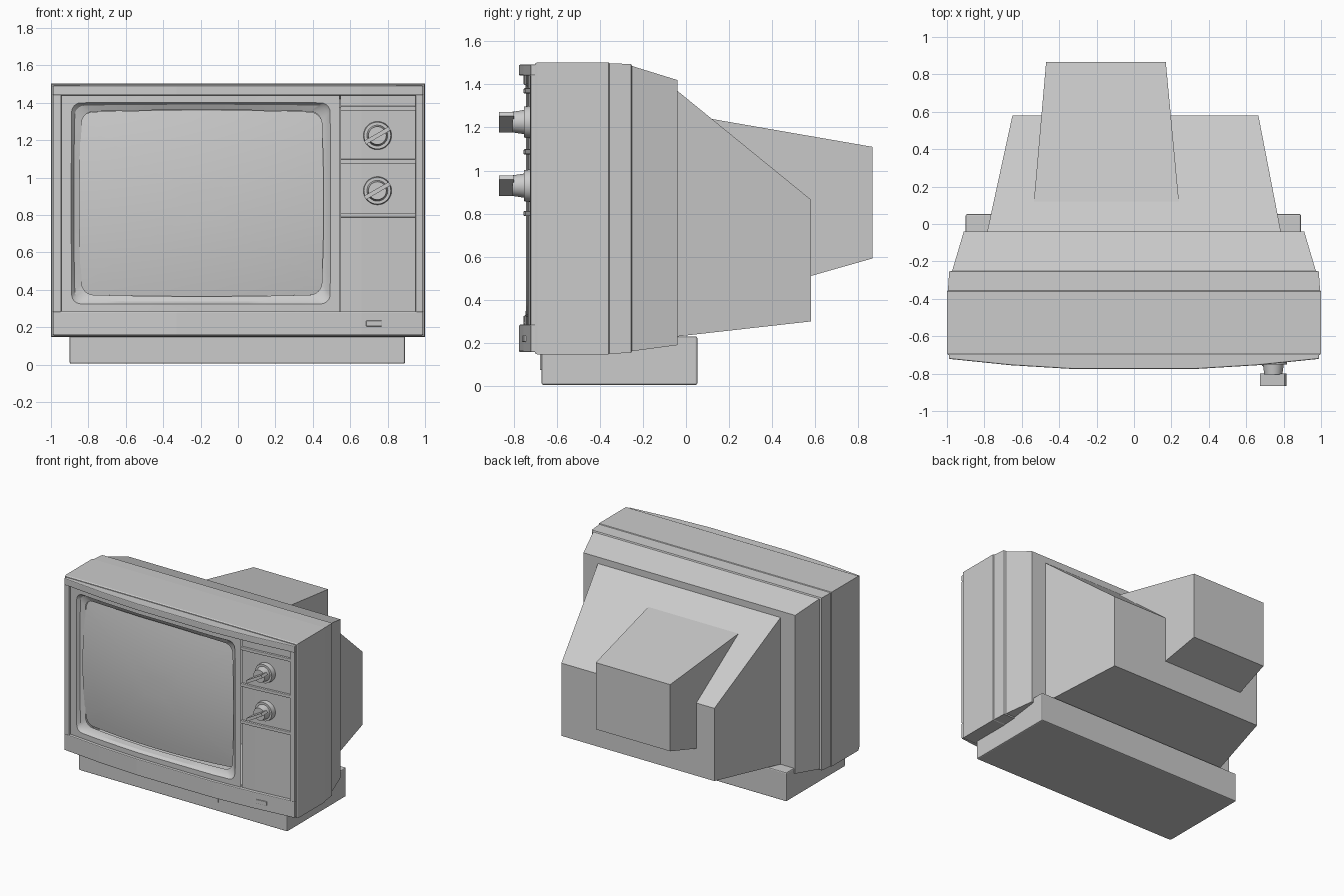
import bpy, bmesh, math
from mathutils import Matrix

if "Cube" in bpy.data.objects:
    bpy.data.objects.remove(bpy.data.objects["Cube"])

STATIONS = [(-1, -.72), (-.66, -.755), (-.33, -.775), (.33, -.775), (.66, -.755), (1, -.72)]


def front_y(x):
    """Depth of the bowed front at x."""
    x = max(-1, min(1, x))
    for (xa, ya), (xb, yb) in zip(STATIONS, STATIONS[1:]):
        if x <= xb:
            return ya + (yb - ya) * (x - xa) / (xb - xa)


def finish(name, bm, bevel=0, smooth=False):
    bmesh.ops.recalc_face_normals(bm, faces=bm.faces)
    me = bpy.data.meshes.new(name)
    bm.to_mesh(me)
    bm.free()
    ob = bpy.data.objects.new(name, me)
    bpy.context.collection.objects.link(ob)
    if bevel:
        m = ob.modifiers.new("bevel", 'BEVEL')
        m.width, m.segments, m.limit_method = bevel, 2, 'ANGLE'
    if smooth:
        bpy.ops.object.select_all(action='DESELECT')
        ob.select_set(True)
        bpy.context.view_layer.objects.active = ob
        bpy.ops.object.shade_smooth_by_angle(angle=math.radians(30))
    return ob


def bridge(bm, rings):
    for a, b in zip(rings, rings[1:]):
        for i in range(len(a)):
            j = (i + 1) % len(a)
            bm.faces.new((a[i], a[j], b[j], b[i]))


def loft(name, sections, cap_front=True, bevel=0):
    """Rectangles (y, x0, x1, z0, z1) joined front to back."""
    bm = bmesh.new()
    rings = [[bm.verts.new(p) for p in ((x0, y, z0), (x1, y, z0), (x1, y, z1), (x0, y, z1))]
             for y, x0, x1, z0, z1 in sections]
    bridge(bm, rings)
    bm.faces.new(rings[-1])
    if cap_front:
        bm.faces.new(rings[0])
    return finish(name, bm, bevel)


def bowed_bar(name, x0, x1, z0, z1, inset=0, back=-.69, bevel=.006):
    """Bar whose front face follows the bowed front."""
    xs = [x0] + [x for x, _ in STATIONS if x0 < x < x1] + [x1]
    outline = [(x, front_y(x) + inset) for x in xs] + [(x1, back), (x0, back)]
    bm = bmesh.new()
    rings = [[bm.verts.new((x, y, z)) for x, y in outline] for z in (z0, z1)]
    bridge(bm, rings)
    for r in rings:
        bm.faces.new(r)
    return finish(name, bm, bevel)


def outline(x0, x1, z0, z1, r, bulge=0):
    """Rounded rectangle with slightly bowed sides, as (x, z) points."""
    cx, cz, a, b = (x0 + x1) / 2, (z0 + z1) / 2, (x1 - x0) / 2, (z1 - z0) / 2
    corners = []
    for k, (sx, sz) in enumerate(((1, 1), (-1, 1), (-1, -1), (1, -1))):
        corners.append([(sx * (a - r) + r * math.cos((k + i / 6) * math.pi / 2),
                         sz * (b - r) + r * math.sin((k + i / 6) * math.pi / 2)) for i in range(7)])
    pts = []
    for k in range(4):
        pts += corners[k]
        p, q = corners[k][-1], corners[(k + 1) % 4][0]
        pts += [(p[0] + (q[0] - p[0]) * i / 10, p[1] + (q[1] - p[1]) * i / 10) for i in range(1, 10)]
    return [(cx + x * (1 - bulge * (z / b) ** 2), cz + z * (1 - bulge * (x / a) ** 2)) for x, z in pts]


# Cabinet shell, back hull and picture tube housing
loft("cabinet", [(-.70, -.97, .97, .18, 1.47), (-.70, -.995, .995, .152, 1.497),
                 (-.69, -1, 1, .147, 1.502), (-.36, -1, 1, .147, 1.502), (-.355, -.995, .995, .15, 1.498),
                 (-.255, -.988, .988, .154, 1.494), (-.25, -.972, .972, .162, 1.485),
                 (-.04, -.91, .91, .19, 1.42)], cap_front=False)
loft("back_hull", [(-.05, -.787, .787, .229, 1.378), (.58, -.65, .665, .30, .865)])
loft("tube_housing", [(.10, -.537, .242, .375, 1.243), (.865, -.47, .17, .592, 1.11)])

# Pedestal with a shallow lip on its front
loft("pedestal", [(-.67, -.9, .893, .005, .23), (.053, -.9, .893, .005, .23)], bevel=.008)
loft("pedestal_lip", [(-.677, -.57, .30, .075, .15), (-.66, -.57, .30, .075, .15)])

# Bowed front frame
bowed_bar("frame_top", -.99, .99, 1.44, 1.492)
bowed_bar("frame_bottom", -.99, .99, .157, .285)
bowed_bar("frame_left", -.99, -.945, .28, 1.445)
bowed_bar("frame_right", .95, .99, .28, 1.445)
bowed_bar("indicator", .685, .77, .205, .235, inset=-.008, back=-.72, bevel=.003)

# Screen surround stepping down to the tube face
bm = bmesh.new()
rings = []
for x0, x1, z0, z1, r, bulge, inset in (
        (-.95, .543, .28, 1.445, .002, 0, .022), (-.892, .495, .323, 1.402, .05, .004, .022),
        (-.878, .48, .337, 1.39, .05, .01, .045), (-.846, .458, .365, 1.362, .06, .02, .06)):
    rings.append([bm.verts.new((x, front_y(x) + inset, z)) for x, z in outline(x0, x1, z0, z1, r, bulge)])
bridge(bm, rings)
finish("screen_surround", bm, smooth=True)

# Domed screen
bm = bmesh.new()
cx, cz, a, b = -.195, .8625, .655, .498
edge = outline(cx - a, cx + a, cz - b, cz + b, .06, .022)


def dome(x, z):
    return -.735 + .04 * (((x - cx) / a) ** 2 + ((z - cz) / b) ** 2)


rings = []
for s in (1, .88, .74, .6, .45, .3, .15):
    pts = [(cx + (x - cx) * s, cz + (z - cz) * s) for x, z in edge]
    rings.append([bm.verts.new((x, dome(x, z), z)) for x, z in pts])
bridge(bm, rings)
bm.faces.new(rings[-1])
finish("screen", bm, smooth=True)

# Control panel and its ribs
bowed_bar("control_panel", .547, .955, .28, 1.445, inset=.025, back=-.66, bevel=.004)
for i, z in enumerate((1.37, 1.087, .80)):
    bowed_bar(f"panel_rib_{i + 1}", .547, .95, z - .012, z + .012, inset=.008, bevel=.004)

# Two tuning knobs: disc, tapered stem and slanted grip
for i, z in enumerate((1.225, .93)):
    bm = bmesh.new()
    for r1, r2, y0, y1 in ((.078, .072, -.70, -.752), (.056, .048, -.75, -.805)):
        place = Matrix.Translation((.745, (y0 + y1) / 2, z)) @ Matrix.Rotation(math.pi / 2, 4, 'X')
        bmesh.ops.create_cone(bm, cap_ends=True, segments=32, radius1=r1, radius2=r2,
                              depth=y0 - y1, matrix=place)
    grip = (Matrix.Translation((.745, -.833, z)) @ Matrix.Rotation(math.radians(-30), 4, 'Y')
            @ Matrix.Diagonal((.152, .068, .022, 1)))
    bmesh.ops.create_cube(bm, size=1, matrix=grip)
    finish(f"knob_{i + 1}", bm, smooth=True)
